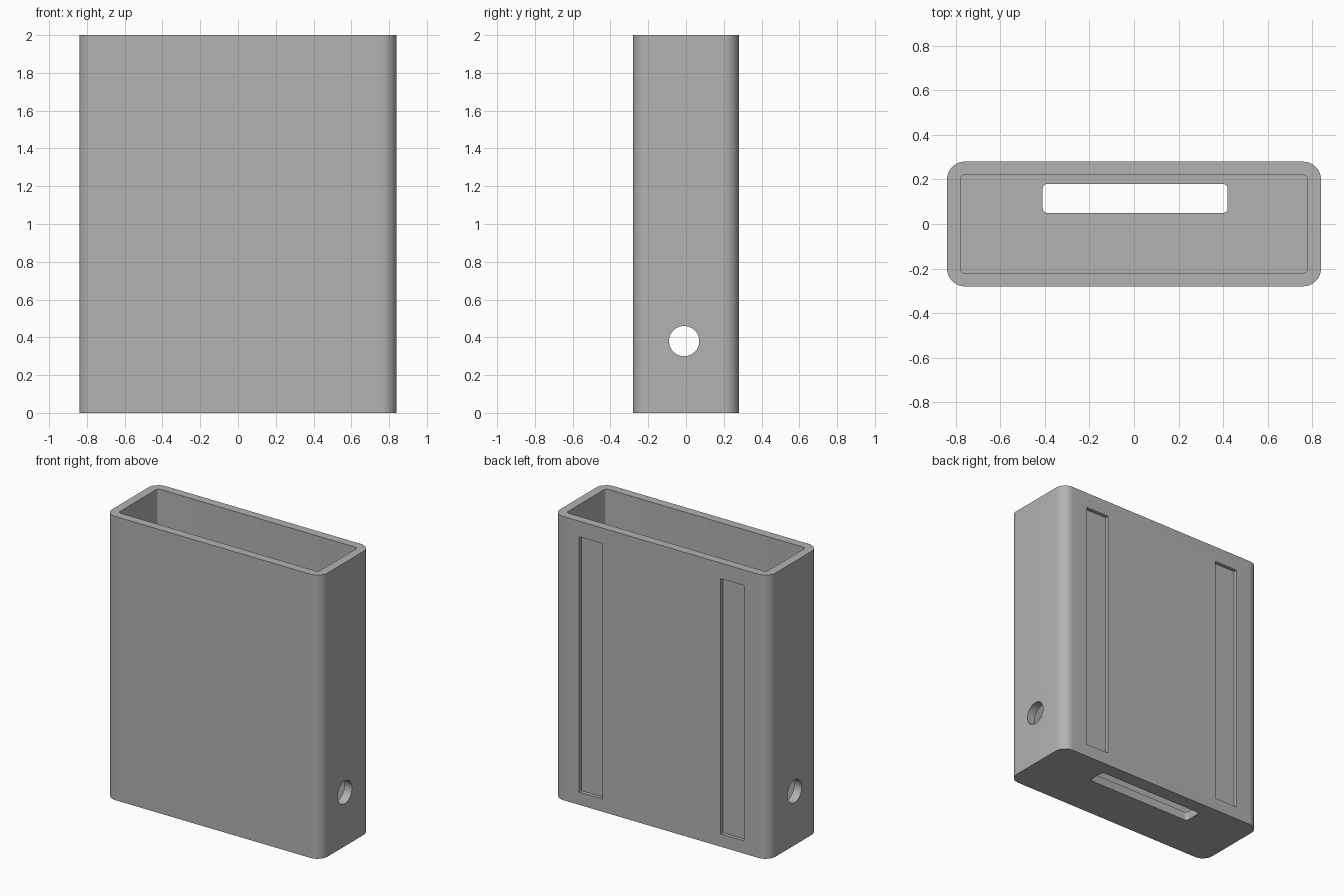
import bpy, math

if "Cube" in bpy.data.objects:
    bpy.data.objects.remove(bpy.data.objects["Cube"])

grey = bpy.data.materials.new("plain grey")
grey.diffuse_color = (0.45, 0.45, 0.45, 1)
grey.use_nodes = True
grey.node_tree.nodes["Principled BSDF"].inputs["Base Color"].default_value = grey.diffuse_color


def prism(name, x0, x1, y0, y1, z0, z1, r=0.0, seg=8):
    """Upright box with rounded vertical corners."""
    pts = []
    corners = [(x1 - r, y1 - r), (x0 + r, y1 - r), (x0 + r, y0 + r), (x1 - r, y0 + r)]
    for i, (cx, cy) in enumerate(corners):
        for k in range(seg + 1 if r else 1):
            a = math.pi / 2 * (i + k / seg)
            pts.append((cx + r * math.cos(a), cy + r * math.sin(a)))
    n = len(pts)
    verts = [(x, y, z) for z in (z0, z1) for x, y in pts]
    faces = [tuple(reversed(range(n))), tuple(range(n, 2 * n))]
    faces += [(i, (i + 1) % n, n + (i + 1) % n, n + i) for i in range(n)]
    me = bpy.data.meshes.new(name)
    me.from_pydata(verts, [], faces)
    me.materials.append(grey)
    ob = bpy.data.objects.new(name, me)
    bpy.context.collection.objects.link(ob)
    return ob


# Outer shell of the open-topped holder
holder = prism("holder", -0.84, 0.84, -0.28, 0.28, 0, 2, 0.08, 10)

# Inner pocket, leaving walls and a floor
cutters = [prism("pocket_cutter", -0.78, 0.78, -0.22, 0.22, 0.06, 2.2, 0.02, 6)]

# Long slot through the floor
cutters.append(prism("floor_slot_cutter", -0.41, 0.42, 0.05, 0.18, -0.1, 0.1, 0.02, 6))

# Two shallow strip recesses on the back
for side, x in (("right", 0.547), ("left", -0.557)):
    cutters.append(prism(side + "_recess_cutter", x - 0.09, x + 0.09, 0.255, 0.4, 0.09, 1.89))

# Round hole through both side walls
bpy.ops.mesh.primitive_cylinder_add(vertices=48, radius=0.08, depth=2,
                                    location=(0, -0.01, 0.38),
                                    rotation=(0, math.pi / 2, 0))
hole = bpy.context.object
hole.name = "side_hole_cutter"
hole.data.materials.append(grey)
cutters.append(hole)

# Cut everything out of the shell
bpy.ops.object.select_all(action='DESELECT')
bpy.context.view_layer.objects.active = holder
holder.select_set(True)
for c in cutters:
    mod = holder.modifiers.new(c.name, 'BOOLEAN')
    mod.operation = 'DIFFERENCE'
    mod.solver = 'EXACT'
    mod.object = c
    bpy.ops.object.modifier_apply(modifier=mod.name)
for c in cutters:
    bpy.data.objects.remove(c)

bpy.ops.object.shade_smooth_by_angle(angle=math.radians(30))
